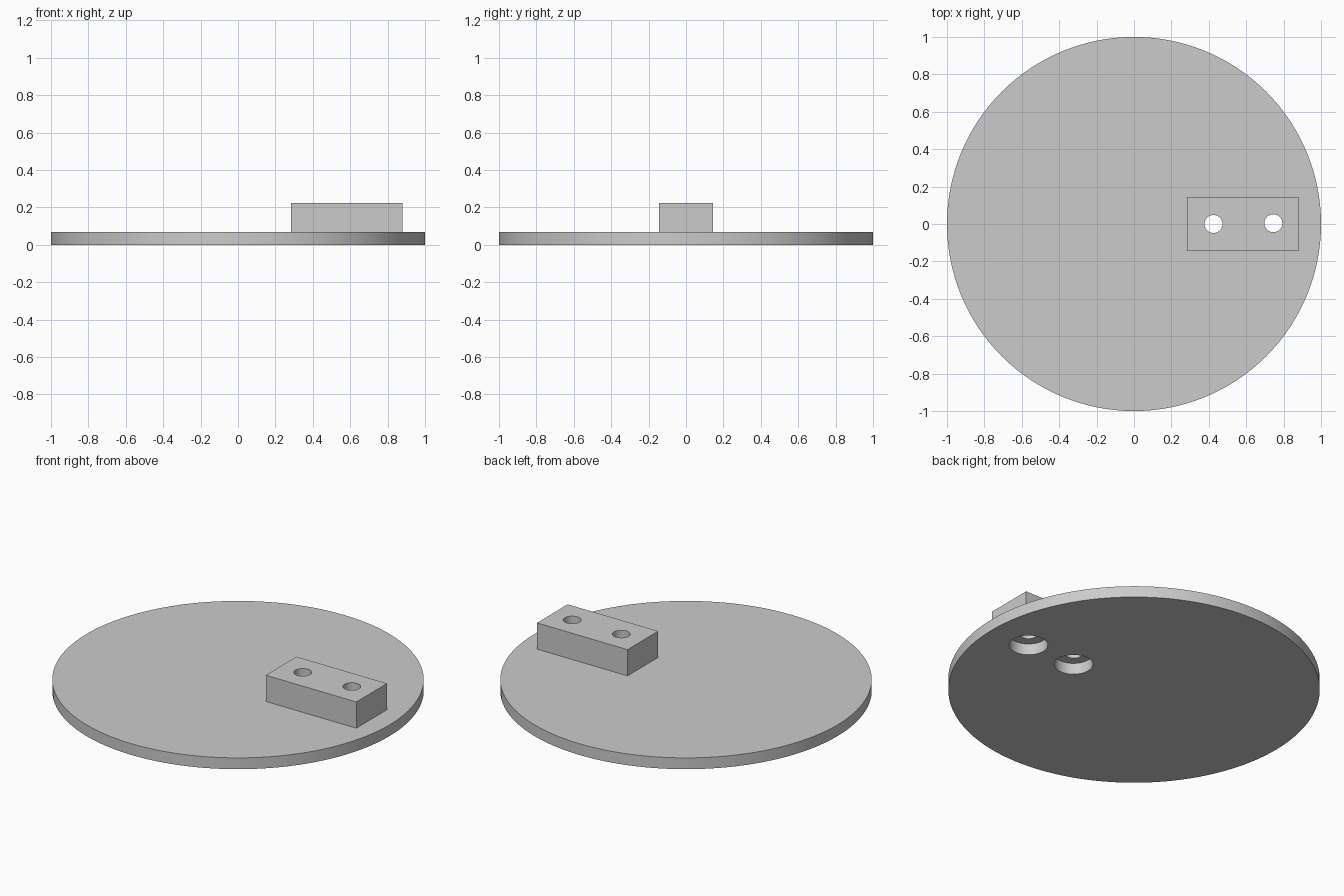
import bpy

cube = bpy.data.objects.get("Cube")
if cube:
    bpy.data.objects.remove(cube, do_unlink=True)

DISC_TOP = 0.067
BLOCK_TOP = 0.223
HOLES = [(0.425, 0.0), (0.745, 0.004)]

# Single grey material
grey = bpy.data.materials.new("plain_grey")
grey.use_nodes = True
grey.diffuse_color = (0.6, 0.6, 0.6, 1)
grey.node_tree.nodes["Principled BSDF"].inputs["Base Color"].default_value = (0.6, 0.6, 0.6, 1)


def cylinder(name, radius, bottom, top, x=0, y=0, sides=64):
    bpy.ops.mesh.primitive_cylinder_add(vertices=sides, radius=radius, depth=top - bottom,
                                        location=(x, y, (top + bottom) / 2))
    obj = bpy.context.object
    obj.name = name
    obj.data.materials.append(grey)
    return obj


def drill(target, radius, label):
    """Cut both round holes through the target part."""
    for i, (x, y) in enumerate(HOLES):
        cutter = cylinder(f"{label}_cutter_{i + 1}", radius, -0.1, 0.4, x, y)
        mod = target.modifiers.new("hole", 'BOOLEAN')
        mod.operation = 'DIFFERENCE'
        mod.solver = 'EXACT'
        mod.object = cutter
        bpy.context.view_layer.objects.active = target
        bpy.ops.object.modifier_apply(modifier=mod.name)
        bpy.data.objects.remove(cutter, do_unlink=True)
    bpy.ops.object.select_all(action='DESELECT')
    target.select_set(True)
    bpy.context.view_layer.objects.active = target
    bpy.ops.object.shade_smooth_by_angle()


# Round base plate with two wide holes
base = cylinder("base_disc", 1.0, 0, DISC_TOP, sides=128)
drill(base, 0.104, "wide_hole")

# Raised block with two narrow holes above the wide ones
bpy.ops.mesh.primitive_cube_add(size=1, location=(0.581, 0, (DISC_TOP + BLOCK_TOP) / 2))
block = bpy.context.object
block.name = "mounting_block"
block.scale = (0.595, 0.288, BLOCK_TOP - DISC_TOP)
bpy.ops.object.transform_apply(location=False, rotation=False, scale=True)
block.data.materials.append(grey)
drill(block, 0.048, "narrow_hole")
